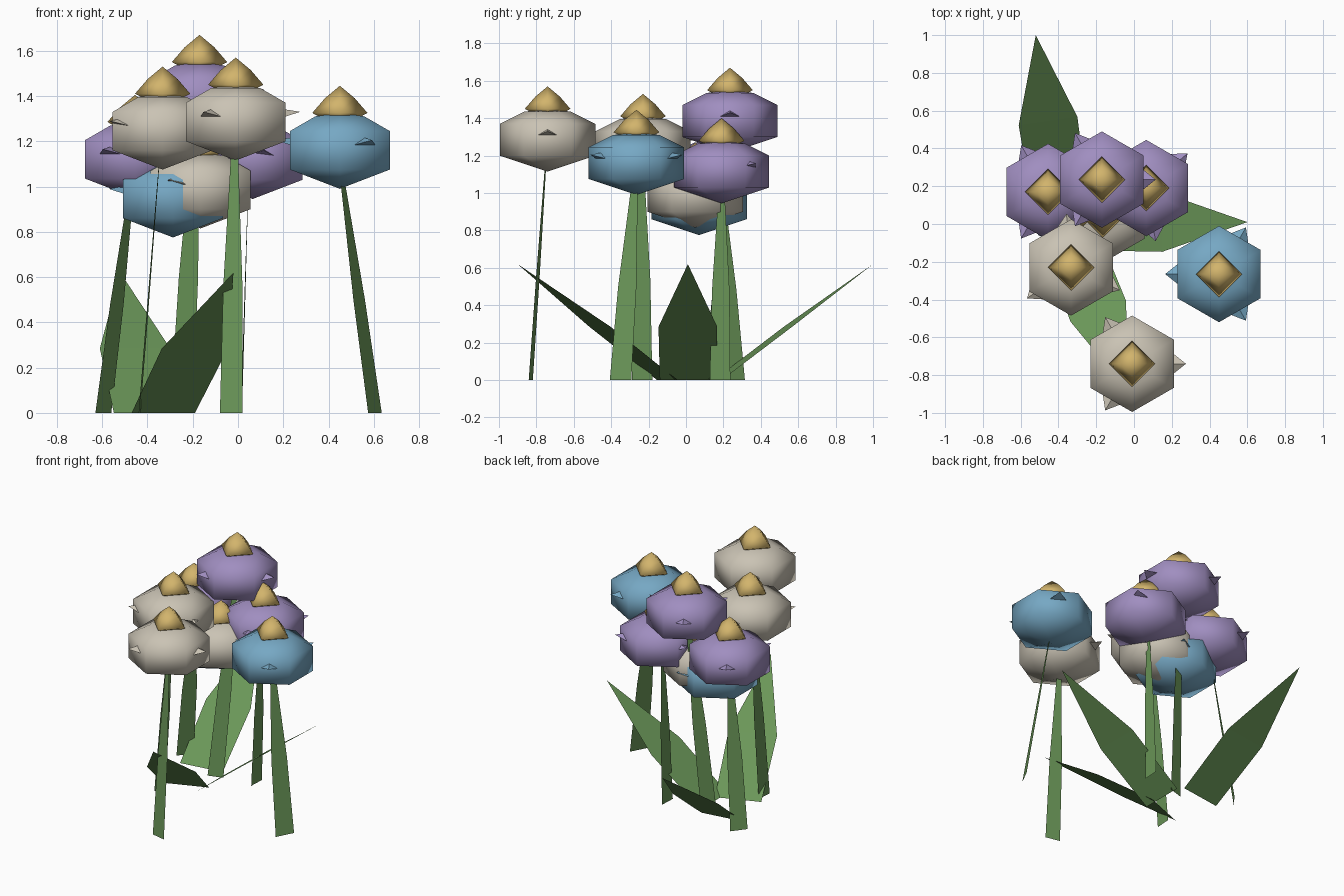
import bpy, bmesh, math
from mathutils import Vector

if "Cube" in bpy.data.objects:
    bpy.data.objects.remove(bpy.data.objects["Cube"])


def material(name, r, g, b):
    m = bpy.data.materials.new(name)
    lin = [((c / 255 + 0.055) / 1.055) ** 2.4 for c in (r, g, b)]
    m.diffuse_color = (*lin, 1)
    m.use_nodes = True
    m.node_tree.nodes["Principled BSDF"].inputs["Base Color"].default_value = m.diffuse_color
    return m


PURPLE = material("purple petals", 160, 142, 192)
CREAM = material("cream petals", 202, 195, 180)
BLUE = material("blue petals", 118, 168, 196)
GOLD = material("gold centre", 210, 180, 108)
GREEN = material("leaf green", 106, 150, 88)


def finish(bm, name, mat, smooth=False, solid=True):
    if solid:
        bmesh.ops.recalc_face_normals(bm, faces=bm.faces)
    me = bpy.data.meshes.new(name)
    bm.to_mesh(me)
    bm.free()
    me.materials.append(mat)
    for p in me.polygons:
        p.use_smooth = smooth
    ob = bpy.data.objects.new(name, me)
    bpy.context.collection.objects.link(ob)
    return ob


def lathe(bm, centre, sides, start, profile):
    """Skin (radius, z) pairs into a faceted solid; radius 0 makes a point."""
    rings = []
    for r, z in profile:
        angles = [start + i * math.tau / sides for i in range(sides)] if r else [0]
        rings.append([bm.verts.new(centre + Vector((r * math.cos(a), r * math.sin(a), z)))
                      for a in angles])
    for lo, hi in zip(rings, rings[1:]):
        for i in range(sides):
            j = (i + 1) % sides
            face = [lo[i], lo[j]] if len(lo) > 1 else [lo[0]]
            face += [hi[j], hi[i]] if len(hi) > 1 else [hi[0]]
            bm.faces.new(face)


def flower(name, mat, x, y, top, turn):
    c = Vector((x, y, top))
    # six-sided bloom
    bm = bmesh.new()
    lathe(bm, c, 6, math.pi / 2, [(0, -0.455), (0.255, -0.37), (0.255, -0.2),
                                  (0.125, -0.135), (0, -0.12)])
    finish(bm, name + "_bloom", mat, True)
    # three petal tips breaking through the bloom
    bm = bmesh.new()
    for k in range(3):
        a = math.radians(turn + 120 * k)
        out = Vector((math.cos(a), math.sin(a), 0))
        side = Vector((-out.y, out.x, 0))
        root = c + out * 0.16 + Vector((0, 0, -0.28))
        pts = [root + side * 0.1, root - side * 0.1, root + Vector((0, 0, 0.06)),
               c + out * 0.285 + Vector((0, 0, -0.24))]
        v = [bm.verts.new(p) for p in pts]
        for f in ((0, 1, 2), (0, 1, 3), (1, 2, 3), (2, 0, 3)):
            bm.faces.new([v[i] for i in f])
    finish(bm, name + "_petal_tips", mat)
    # four-sided pointed centre
    bm = bmesh.new()
    lathe(bm, c, 4, 0, [(0, -0.15), (0.075, -0.145), (0.122, -0.12), (0.066, -0.055), (0, 0)])
    finish(bm, name + "_centre", GOLD, True)


def strip(name, rows):
    """Flat blade through rows of (middle point, half-width vector)."""
    bm = bmesh.new()
    rows = [[bm.verts.new(p - w), bm.verts.new(p + w)] if w.length else [bm.verts.new(p)]
            for p, w in rows]
    for a, b in zip(rows, rows[1:]):
        bm.faces.new(a + b[::-1])
    finish(bm, name, GREEN, solid=False)


def stem(name, base, head, width):
    lo, hi, w = Vector((*base, 0)), Vector(head), Vector((*width, 0)) / 2
    strip(name, [(lo, w), (lo.lerp(hi, 0.48), w * 0.85), (hi, w * 0.3)])


def leaf(name, base, mid, tip):
    b, m, t = Vector((*base, 0)), Vector((*mid, 0.285)), Vector((*tip, 0.62))
    d = t - b
    side = Vector((-d.y, d.x, 0)).normalized()
    strip(name, [(b, side * 0.15), (m, side * 0.157), (t, Vector())])


# blooms: name, colour, x, y, top height, petal tip rotation
for args in (("purple_high", PURPLE, -0.17, 0.235, 1.67, 0),
             ("purple_left", PURPLE, -0.455, 0.17, 1.405, 0),
             ("purple_right", PURPLE, 0.065, 0.19, 1.40, 40),
             ("cream_front", CREAM, -0.01, -0.74, 1.57, 0),
             ("cream_left", CREAM, -0.333, -0.23, 1.53, 95),
             ("cream_low", CREAM, -0.165, 0.05, 1.27, 0),
             ("blue_right", BLUE, 0.45, -0.265, 1.445, 60),
             ("blue_low", BLUE, -0.287, 0.07, 1.23, 60)):
    flower(*args)

# stems: base, point where it enters the bloom, base width direction
for args in (("stem_purple_high", (-0.25, 0.11), (-0.185, 0.23, 1.25), (0.1, 0.03)),
             ("stem_purple_left", (-0.595, 0.27), (-0.47, 0.19, 1.0), (0.07, 0.09)),
             ("stem_purple_right", (0.015, 0.182), (0.045, 0.19, 1.0), (0.005, 0.11)),
             ("stem_cream_front", (-0.03, -0.83), (-0.015, -0.75, 1.16), (0.1, -0.022)),
             ("stem_cream_left", (-0.435, -0.235), (-0.347, -0.24, 1.12), (0.008, 0.11)),
             ("stem_blue_right", (0.605, -0.35), (0.46, -0.275, 1.04), (0.06, 0.115))):
    stem(*args)

# broad pointed leaves: base, widest point, tip
leaf("leaf_back", (-0.40, 0.17), (-0.455, 0.545), (-0.52, 1.0))
leaf("leaf_right", (-0.22, 0.01), (0.15, 0.01), (0.6, 0.01))
leaf("leaf_front", (-0.33, -0.10), (-0.19, -0.46), (-0.02, -0.9))
